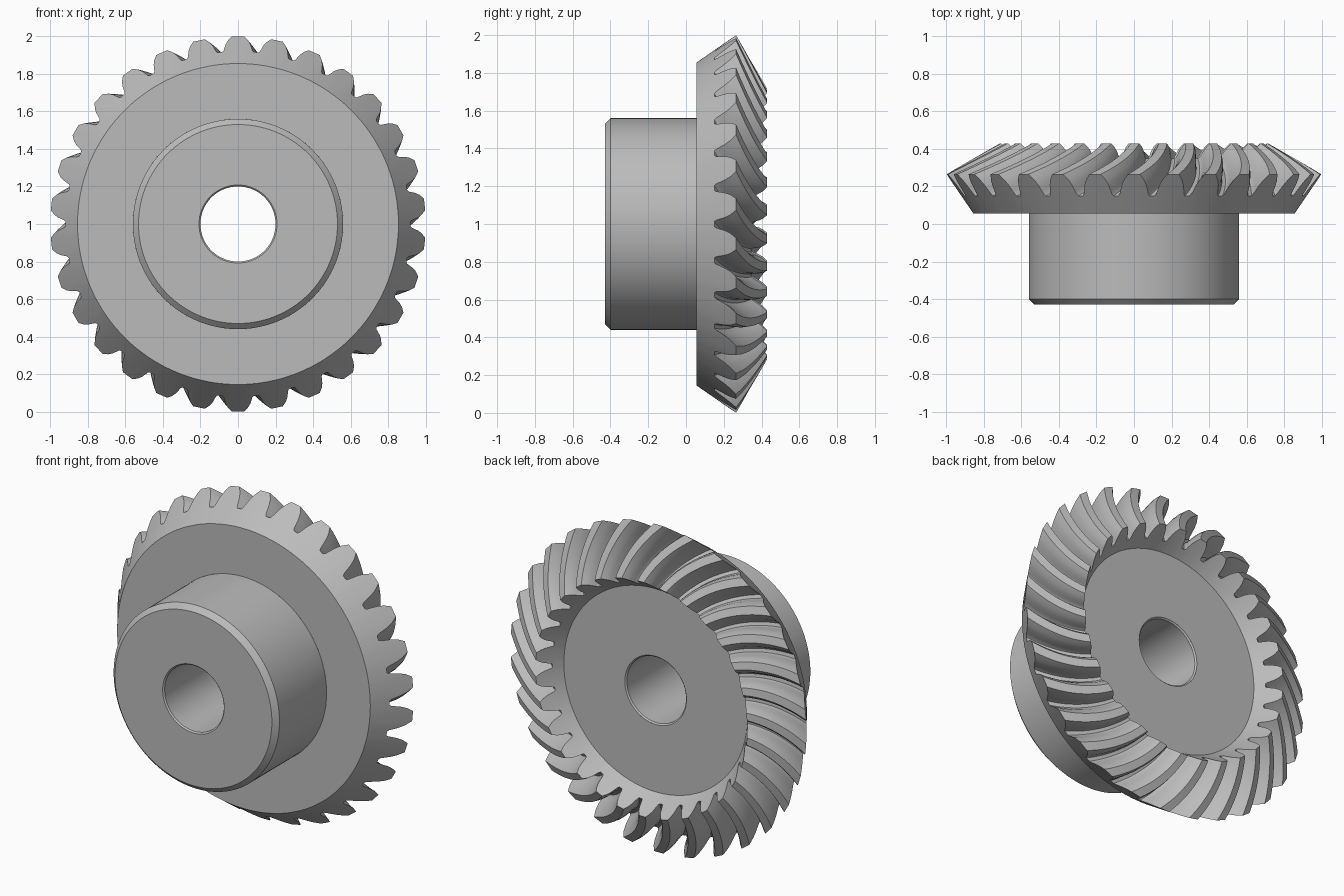
import bpy, bmesh
from math import sin, cos, radians

cube = bpy.data.objects.get("Cube")
if cube:
    bpy.data.objects.remove(cube)

steel = bpy.data.materials.new("grey steel")
steel.use_nodes = True
GREY = (0.5, 0.5, 0.5, 1)
steel.diffuse_color = GREY
steel.node_tree.nodes["Principled BSDF"].inputs["Base Color"].default_value = GREY

TEETH = 30
PITCH = 360 / TEETH
APEX_Y = 0.844           # where the tooth cones meet on the axis
INNER = 0.715            # inner end of the teeth as a share of the outer end
STEPS = 12
ROOT, TIP = (0.15, 0.92), (0.265, 1.0)   # (y, radius) at the outer end
BORE, BORE_CHAMFER = 0.2, 0.008
FLANGE_Y, DISC_Y, HUB_R = 0.055, 0.293, 0.56


def loft(name, rings):
    """Join rings of (angle, y, radius) points around the y axis."""
    bm = bmesh.new()
    loops = [[bm.verts.new((r * sin(a), y, 1 + r * cos(a))) for a, y, r in ring]
             for ring in rings]
    n = len(loops[0])
    for lo, hi in zip(loops, loops[1:]):
        for j in range(n):
            k = (j + 1) % n
            bm.faces.new((lo[j], lo[k], hi[k], hi[j]))
    mesh = bpy.data.meshes.new(name)
    bm.to_mesh(mesh)
    bm.free()
    mesh.materials.append(steel)
    obj = bpy.data.objects.new(name, mesh)
    bpy.context.collection.objects.link(obj)
    bpy.ops.object.select_all(action='DESELECT')
    obj.select_set(True)
    bpy.context.view_layer.objects.active = obj
    bpy.ops.object.shade_smooth_by_angle(angle=radians(28))
    return obj


def circle(angles, y, r):
    return [(a, y, r) for a in angles]


# Tooth section: (degrees from tooth centre, height from root to tip)
half = [(-5.2, 0.0), (-4.75, 0.08), (-4.4, 0.25), (-3.9, 0.5), (-3.1, 0.75), (-1.8, 1.0)]
section = half + [(-a, h) for a, h in reversed(half)]
around = [(radians(t * PITCH + a), h) for t in range(TEETH) for a, h in section]


def tooth_ring(scale, twist):
    ring = []
    for a, h in around:
        y = ROOT[0] + (TIP[0] - ROOT[0]) * h
        r = ROOT[1] + (TIP[1] - ROOT[1]) * h
        ring.append((a + twist, APEX_Y + (y - APEX_Y) * scale, r * scale))
    return ring


# Curved teeth: the spiral is steeper at the outer end
tooth_rings, twist, scale = [], 0.0, 1.0
for i in range(STEPS + 1):
    tooth_rings.append(tooth_ring(scale, twist))
    step = (1 - INNER) / STEPS
    slope = 0.85 - 0.55 * (i + 0.5) / STEPS
    twist += slope * step / (scale - step / 2) / 0.866
    scale -= step

# Crown: flange face, back cone, teeth, inner cone and recessed disc
outer = [p[0] for p in tooth_rings[0]]
inner = [p[0] for p in tooth_rings[-1]]
loft("toothed_crown",
     [circle(outer, FLANGE_Y, HUB_R), circle(outer, FLANGE_Y, 0.855)]
     + tooth_rings
     + [circle(inner, DISC_Y, 0.62), circle(inner, DISC_Y, BORE + BORE_CHAMFER)])

# Hub: bore wall, front face, chamfered rim and outer wall
hub_angles = [radians(3 * i) for i in range(120)]
profile = [(DISC_Y, BORE + BORE_CHAMFER), (DISC_Y - BORE_CHAMFER, BORE),
           (BORE_CHAMFER - 0.43, BORE), (-0.43, BORE + BORE_CHAMFER),
           (-0.43, 0.53), (-0.4, HUB_R), (FLANGE_Y, HUB_R)]
loft("hub", [circle(hub_angles, y, r) for y, r in profile])
